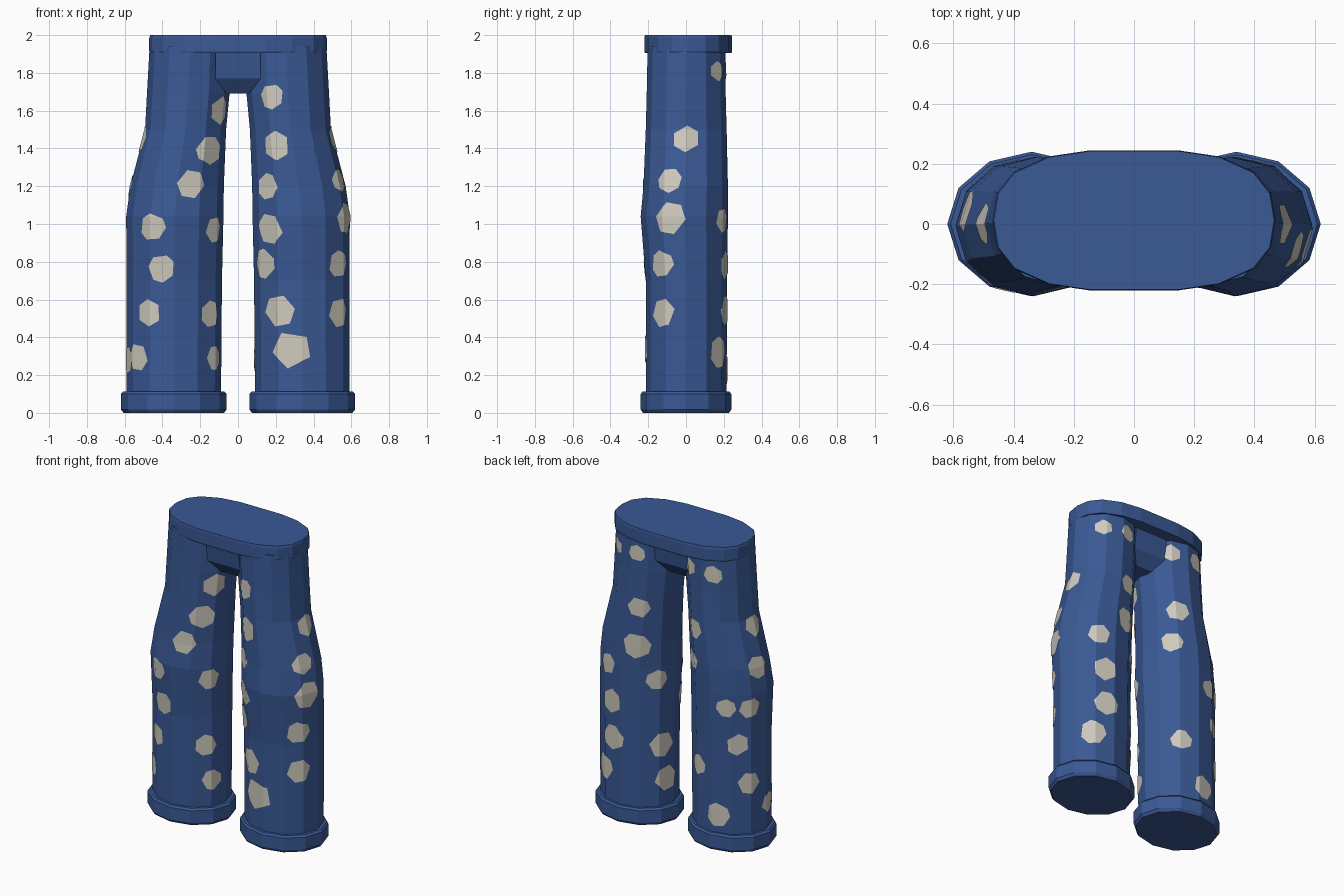
import bpy, bmesh, math
from mathutils import Vector

if "Cube" in bpy.data.objects:
    bpy.data.objects.remove(bpy.data.objects["Cube"])


def material(name, rgb):
    m = bpy.data.materials.new(name)
    m.diffuse_color = (*rgb, 1)
    m.use_nodes = True
    m.node_tree.nodes["Principled BSDF"].inputs["Base Color"].default_value = m.diffuse_color
    return m


BLUE = material("denim blue", (0.042, 0.1, 0.3))
CREAM = material("warm cream", (0.62, 0.59, 0.51))


def finish(bm, name, mat):
    me = bpy.data.meshes.new(name)
    bm.to_mesh(me)
    bm.free()
    me.materials.append(mat)
    ob = bpy.data.objects.new(name, me)
    bpy.context.collection.objects.link(ob)
    return ob


def loft(rings):
    """Closed solid through rings of equal point count, capped at both ends."""
    bm = bmesh.new()
    loops = [[bm.verts.new(p) for p in ring] for ring in rings]
    n = len(loops[0])
    for a, b in zip(loops, loops[1:]):
        for i in range(n):
            j = (i + 1) % n
            bm.faces.new((a[i], a[j], b[j], b[i]))
    bm.faces.new(loops[0][::-1])
    bm.faces.new(loops[-1])
    bmesh.ops.recalc_face_normals(bm, faces=bm.faces)
    return bm


def ring12(z, x0, x1, y0, y1, side):
    """Twelve-sided ellipse filling the given x and y range."""
    cx, cy, rx, ry = (x0 + x1) / 2, (y0 + y1) / 2, (x1 - x0) / 2, (y1 - y0) / 2
    return [(side * (cx + rx * math.cos(i * math.pi / 6)),
             cy + ry * math.sin(i * math.pi / 6), z) for i in range(12)]


# z, inner x, outer x, back-to-front y range of a trouser leg
LEG = [(0.08, 0.09, 0.59, -0.213, 0.215),
       (0.70, 0.085, 0.59, -0.213, 0.217),
       (1.04, 0.077, 0.592, -0.24, 0.222),
       (1.20, 0.075, 0.57, -0.225, 0.222),
       (1.50, 0.063, 0.492, -0.213, 0.215),
       (1.69, 0.045, 0.482, -0.208, 0.21),
       (1.94, 0.04, 0.468, -0.203, 0.208)]
CUFF = [(0.0, 0.95), (0.018, 1), (0.1, 1), (0.112, 0.96)]

# spots: angle around the leg (degrees, -90 is front), height, radius
SPOTS = {
    1: [(0, 1.45, .07), (-24, 1.23, .068), (-20, 1.03, .085), (-37, .79, .075),
        (-37, .53, .075), (-114, 1.675, .068), (-114, 1.415, .075),
        (-133, 1.2, .07), (-132, .975, .08), (-143, .79, .08),
        (-119, .54, .085), (-103, .335, .095), (54, 1.81, .055),
        (101, 1.81, .055), (111, 1.45, .068), (114, 1.19, .088),
        (65, 1.02, .07), (145, .96, .07), (75, .78, .08), (77, .54, .085),
        (155, .52, .08), (57, .32, .085), (164, .29, .08)],
    -1: [(-33, 1.6, .075), (-50, 1.39, .08), (-73, 1.21, .075),
         (-118, .985, .075), (-33, .97, .068), (-106, .765, .075),
         (-123, .53, .07), (-39, .525, .07), (-141, .295, .07),
         (-28, .29, .068), (180, 1.45, .07), (168, 1.2, .075),
         (59, 1.82, .06), (111, 1.81, .06), (64, 1.42, .07), (50, 1.2, .07),
         (148, .95, .065), (113, .95, .065), (130, .71, .07),
         (62, .52, .07), (147, .45, .07), (100, .23, .08), (190, .28, .07)],
}


def leg_at(z):
    """Leg outline interpolated at a height."""
    for a, b in zip(LEG, LEG[1:]):
        if a[0] <= z <= b[0]:
            t = (z - a[0]) / (b[0] - a[0])
            return [p + (q - p) * t for p, q in zip(a[1:], b[1:])]


def add_spot(side, index, deg, z, r):
    """Patch of the leg surface trimmed to a polygon and lifted slightly."""
    x0, x1, y0, y1 = leg_at(z)
    rx, ry, a = (x1 - x0) / 2, (y1 - y0) / 2, math.radians(deg)
    axis = Vector((side * (x0 + x1) / 2, (y0 + y1) / 2, z))
    centre = axis + Vector((rx * math.cos(a), ry * math.sin(a), 0))
    normal = Vector((math.cos(a) / rx, math.sin(a) / ry, 0)).normalized()
    across = Vector((-normal.y, normal.x, 0))
    bm = loft([ring12(*s, side) for s in LEG])
    cuts = [(axis, -normal)]
    sides = 5 if r > 0.09 else 6 + index % 2
    for k in range(sides):
        t = 2 * math.pi * k / sides + index * 0.7
        d = across * math.cos(t) + Vector((0, 0, math.sin(t)))
        cuts.append((centre + d * r * (0.89 + 0.06 * math.sin(k * 2.3 + index)), d))
    for co, no in cuts:
        bmesh.ops.bisect_plane(bm, geom=bm.verts[:] + bm.edges[:] + bm.faces[:],
                               plane_co=co, plane_no=no, clear_outer=True)
    bmesh.ops.translate(bm, verts=bm.verts, vec=normal * 0.004)
    finish(bm, f"spot_{'right' if side > 0 else 'left'}_{index}", CREAM)


for side, label in ((1, "right"), (-1, "left")):
    finish(loft([ring12(*s, side) for s in LEG]), f"leg_{label}", BLUE)
    # turned-up hem
    finish(loft([ring12(z, .34 - .28 * s, .34 + .28 * s, -.24 * s, .24 * s, side)
                 for z, s in CUFF]), f"cuff_{label}", BLUE)
    for i, spot in enumerate(SPOTS[side]):
        add_spot(side, i, *spot)

# waistband: flat front and back with rounded ends
quarter = [(.47, .0), (.455, .09), (.40, .16), (.285, .212), (.15, .232)]
outline = quarter + [(-x, y) for x, y in quarter[::-1]]
outline += [(-x, -y) for x, y in outline[1:-1]]
finish(loft([[(x * s, .012 + y * s, z) for x, y in outline]
             for z, s in ((1.905, .99), (1.915, 1), (1.985, 1), (2.0, .99))]),
       "waistband", BLUE)

# crotch panel, narrowing downwards
finish(loft([[(-x, -y, z), (x, -y, z), (x, y, z), (-x, y, z)]
             for z, x, y in ((1.69, .06, .09), (1.77, .12, .15), (1.93, .12, .17))]),
       "crotch_panel", BLUE)
